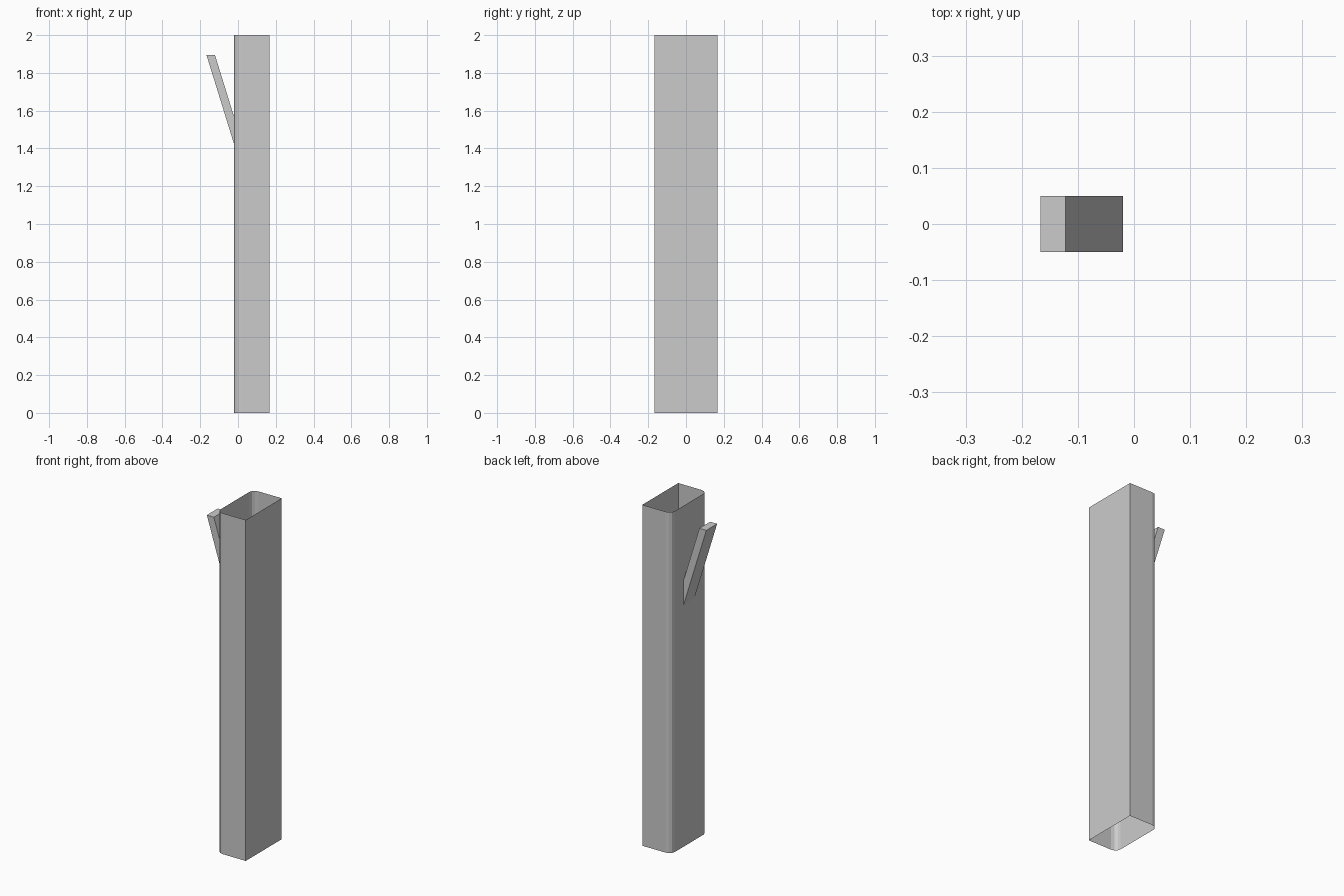
import bpy
from math import sin, cos, pi

if "Cube" in bpy.data.objects:
    bpy.data.objects.remove(bpy.data.objects["Cube"])


def make_object(name, verts, faces):
    mesh = bpy.data.meshes.new(name)
    mesh.from_pydata(verts, [], faces)
    mesh.update()
    obj = bpy.data.objects.new(name, mesh)
    bpy.context.collection.objects.link(obj)
    return obj


WALL_X, BACK_X, HALF_Y, HEIGHT = -0.02, 0.167, 0.167, 2.0
RADIUS, SEGMENTS = 0.035, 3

# Open rectangular shaft with two rounded corners on the -x side
profile = [(BACK_X, -HALF_Y), (BACK_X, HALF_Y)]
for side in (1, -1):
    arc = []
    for i in range(SEGMENTS + 1):
        a = pi / 2 * i / SEGMENTS
        arc.append((WALL_X + RADIUS * (1 - sin(a)),
                    side * (HALF_Y - RADIUS * (1 - cos(a)))))
    profile += arc if side == 1 else arc[::-1]

n = len(profile)
shaft_verts = [(x, y, z) for z in (0, HEIGHT) for x, y in profile]
shaft_faces = [(i, (i + 1) % n, n + (i + 1) % n, n + i) for i in range(n)]
make_object("shaft", shaft_verts, shaft_faces)

# Slanted prong rising from the wall, open where it meets the shaft
outline = [(WALL_X, 1.42), (WALL_X, 1.565), (-0.122, 1.895), (-0.167, 1.895)]
prong_verts = [(x, y, z) for y in (-0.05, 0.05) for x, z in outline]
prong_faces = [(0, 1, 2, 3), (7, 6, 5, 4),
               (1, 5, 6, 2), (2, 6, 7, 3), (3, 7, 4, 0)]
# Reverse so that normals point outwards
make_object("slanted_prong", prong_verts, [f[::-1] for f in prong_faces])
